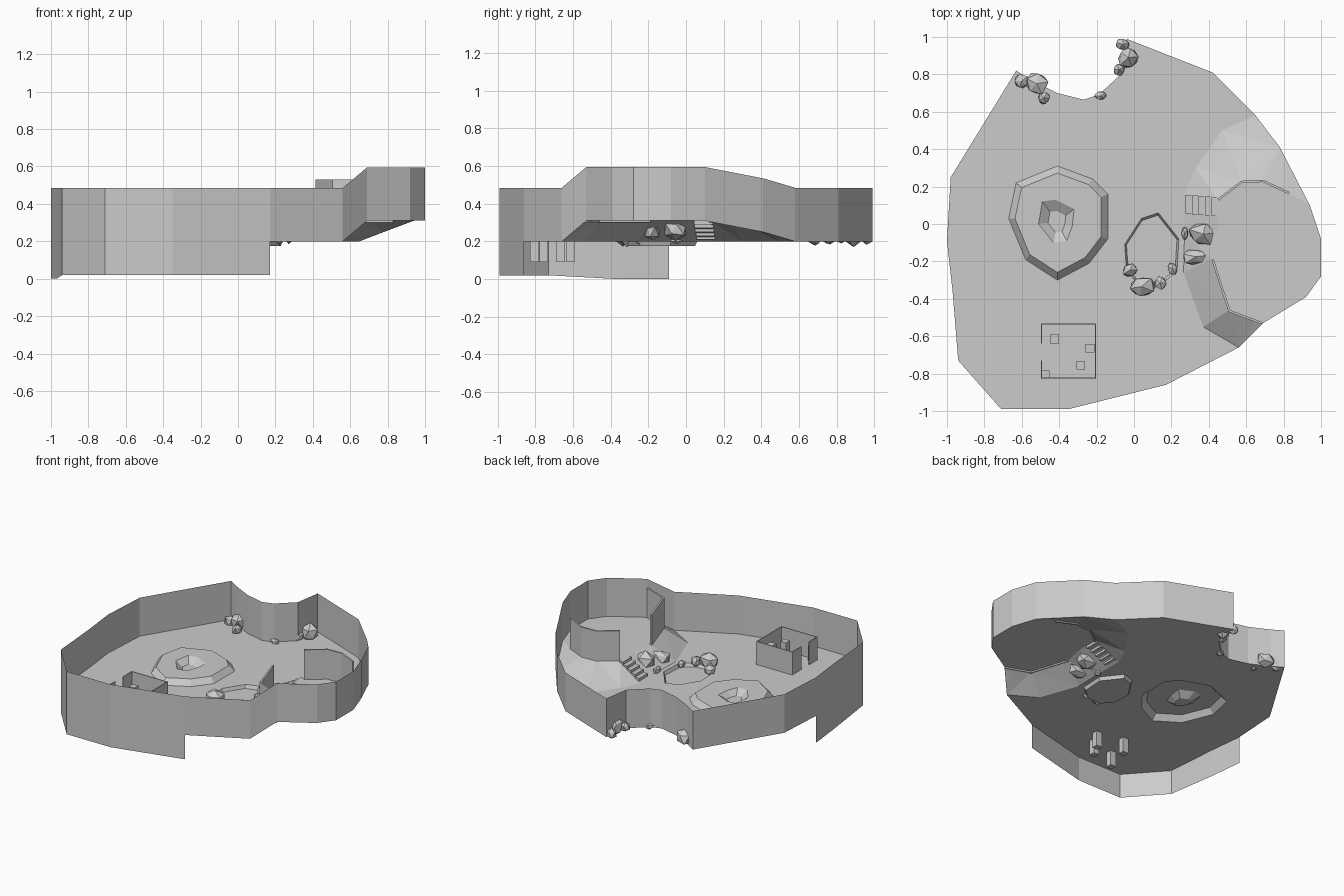
import bpy, bmesh, math, random
from mathutils import Vector, geometry

if "Cube" in bpy.data.objects:
    bpy.data.objects.remove(bpy.data.objects["Cube"])

random.seed(4)
LOW, HIGH = 0.20, 0.31


def finish(name, verts, faces):
    me = bpy.data.meshes.new(name)
    me.from_pydata([tuple(v) for v in verts], [], faces)
    me.update()
    ob = bpy.data.objects.new(name, me)
    bpy.context.collection.objects.link(ob)
    return ob


def box(name, x0, x1, y0, y1, z0, z1):
    bm = bmesh.new()
    bmesh.ops.create_cube(bm, size=1)
    for v in bm.verts:
        v.co = (x0 if v.co.x < 0 else x1, y0 if v.co.y < 0 else y1, z0 if v.co.z < 0 else z1)
    me = bpy.data.meshes.new(name)
    bm.to_mesh(me)
    bm.free()
    bpy.context.collection.objects.link(bpy.data.objects.new(name, me))


def fence(name, path, z0, z1, t=0.012):
    """Thin upright wall following a flat path."""
    verts = [(x, y, z) for x, y in path for z in (z0, z1)]
    faces = [(2 * i, 2 * i + 2, 2 * i + 3, 2 * i + 1) for i in range(len(path) - 1)]
    m = finish(name, verts, faces).modifiers.new("thickness", "SOLIDIFY")
    m.thickness, m.offset, m.use_even_offset = t, 0, True


def rock(name, x, y, z, rx, ry, rz):
    bm = bmesh.new()
    bmesh.ops.create_icosphere(bm, subdivisions=1, radius=1)
    a = random.uniform(0, 6)
    for v in bm.verts:
        k = random.uniform(0.85, 1.15)
        px = (v.co.x * math.cos(a) - v.co.y * math.sin(a)) * k
        py = (v.co.x * math.sin(a) + v.co.y * math.cos(a)) * k
        v.co = (x + px * rx, y + py * ry, z + v.co.z * rz * k)
    me = bpy.data.meshes.new(name)
    bm.to_mesh(me)
    bm.free()
    bpy.context.collection.objects.link(bpy.data.objects.new(name, me))


# Terrain outline, counter-clockwise from the front
outline = [(0.17, -0.86, LOW), (0.56, -0.66, LOW), (0.69, -0.53, HIGH), (0.92, -0.39, HIGH),
           (1.0, -0.28, HIGH), (1.0, -0.08, HIGH), (0.94, 0.10, HIGH), (0.78, 0.41, 0.25),
           (0.65, 0.58, LOW), (0.42, 0.81, LOW), (-0.04, 0.99, LOW), (-0.07, 0.80, LOW),
           (-0.19, 0.69, LOW), (-0.27, 0.665, LOW), (-0.41, 0.70, LOW), (-0.55, 0.77, LOW),
           (-0.63, 0.82, LOW), (-0.98, 0.25, LOW), (-1.0, -0.09, LOW), (-0.97, -0.36, LOW),
           (-0.94, -0.73, LOW), (-0.71, -0.99, LOW), (-0.35, -0.99, LOW)]

pts, edges = [], []


def add_line(line, closed=False):
    s, n = len(pts), len(line)
    pts.extend(line)
    edges.extend((s + i, s + (i + 1) % n) for i in range(n if closed else n - 1))


def inset(line, c, k, z):
    return [(c[0] + (x - c[0]) * k, c[1] + (y - c[1]) * k, z) for x, y, _ in line]


add_line(outline, True)
# Mound with a small crater
mound = [(-0.41, 0.31, LOW), (-0.22, 0.24, LOW), (-0.14, 0.16, LOW), (-0.14, -0.08, LOW),
         (-0.24, -0.21, LOW), (-0.41, -0.30, LOW), (-0.58, -0.19, LOW), (-0.67, 0.03, LOW),
         (-0.63, 0.22, LOW)]
add_line(mound, True)
add_line(inset(mound, (-0.41, 0.02), 0.87, 0.24), True)
crater = [(-0.49, 0.12, 0.24), (-0.42, 0.13, 0.24), (-0.32, 0.08, 0.24), (-0.33, -0.01, 0.24),
          (-0.36, -0.09, 0.24), (-0.43, -0.10, 0.24), (-0.51, 0.0, 0.24)]
add_line(crater, True)
add_line(inset(crater, (-0.41, 0.01), 0.5, 0.205), True)
# Sunken pond
pond = [(0.13, 0.06, LOW), (0.04, 0.03, LOW), (-0.05, -0.11, LOW), (-0.04, -0.25, LOW),
        (0.03, -0.33, LOW), (0.15, -0.32, LOW), (0.23, -0.25, LOW), (0.24, -0.08, LOW)]
add_line(pond, True)
add_line(inset(pond, (0.09, -0.13), 0.93, 0.175), True)
# Plateau foot and plateau rim
add_line([(0.37, -0.55, LOW), (0.16, -0.37, LOW), (0.265, -0.26, LOW), (0.27, -0.05, LOW),
          (0.27, 0.16, LOW), (0.33, 0.30, LOW), (0.47, 0.50, LOW)])
add_line([(0.65, -0.51, HIGH), (0.51, -0.46, HIGH), (0.42, -0.19, HIGH), (0.45, -0.03, HIGH),
          (0.45, 0.13, HIGH), (0.575, 0.225, HIGH), (0.69, 0.23, HIGH), (0.83, 0.165, HIGH)])

vs, _, fs, ov, _, _ = geometry.delaunay_2d_cdt([Vector(p[:2]) for p in pts], edges, [], 1, 1e-5)
finish("terrain", [(v.x, v.y, pts[o[0]][2] if o else LOW) for v, o in zip(vs, ov)],
       [list(f) for f in fs])

# Boundary wall, dropping below the ground on the front left
verts, faces = [], []
n = len(outline)
low_first = 18
for i in range(n):
    a, b = outline[i], outline[(i + 1) % n]
    drop = i >= low_first
    s = len(verts)
    for p in (a, b):
        foot = (0.0 if p[0] < -0.95 else 0.02) if drop else p[2]
        verts += [(p[0], p[1], foot), (p[0], p[1], p[2] + 0.285)]
    faces.append((s, s + 2, s + 3, s + 1))
finish("boundary_wall", verts, faces)

# Open hut with a door gap and four posts
fence("hut_wall", [(-0.495, -0.64), (-0.495, -0.535), (-0.205, -0.535), (-0.205, -0.825),
                   (-0.495, -0.825), (-0.495, -0.73)], LOW, 0.37, 0.006)
for x, y in [(-0.425, -0.615), (-0.235, -0.665), (-0.285, -0.755), (-0.475, -0.805)]:
    box("hut_post", x - 0.023, x + 0.023, y - 0.023, y + 0.023, 0.09, 0.31)

# Plateau fences
fence("back_fence", [(0.45, 0.13), (0.575, 0.225), (0.69, 0.23), (0.83, 0.165)], 0.30, 0.53)
fence("front_fence", [(0.42, -0.19), (0.51, -0.465), (0.685, -0.53)], 0.30, 0.53)

# Steps up to the plateau
for i in range(5):
    x, y, z = 0.275 + i * 0.035, 0.055 - i * 0.003, 0.21 + i * 0.02
    box("step", x, x + 0.035, y, y + 0.10, z, z + 0.02)

# Boulders by the notch and around the pond
for r in [(-0.52, 0.75, 0.24, 0.065, 0.065, 0.06), (-0.60, 0.765, 0.22, 0.04, 0.04, 0.04),
          (-0.48, 0.675, 0.22, 0.035, 0.035, 0.035), (-0.03, 0.89, 0.24, 0.06, 0.065, 0.07),
          (-0.06, 0.96, 0.22, 0.04, 0.035, 0.04), (-0.08, 0.825, 0.22, 0.035, 0.035, 0.035),
          (-0.18, 0.685, 0.205, 0.035, 0.025, 0.025), (0.04, -0.335, 0.235, 0.075, 0.06, 0.065),
          (-0.02, -0.245, 0.215, 0.045, 0.04, 0.04), (0.14, -0.315, 0.215, 0.035, 0.04, 0.04),
          (0.205, -0.24, 0.205, 0.028, 0.035, 0.028), (0.27, -0.05, 0.215, 0.02, 0.035, 0.03),
          (0.37, -0.055, 0.265, 0.085, 0.06, 0.06), (0.33, -0.175, 0.25, 0.085, 0.045, 0.05)]:
    rock("boulder", *r)
